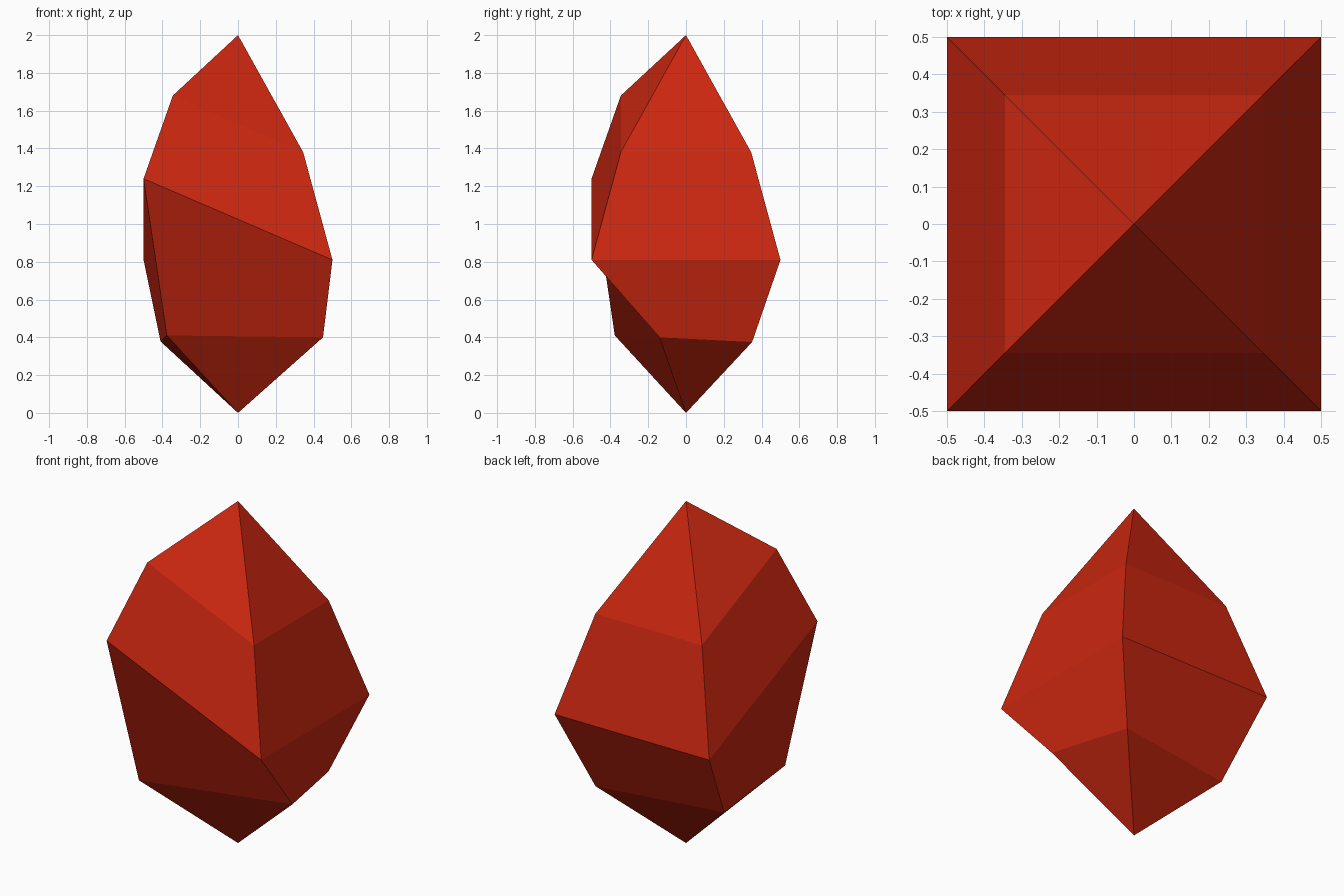
import bpy, bmesh

if "Cube" in bpy.data.objects:
    bpy.data.objects.remove(bpy.data.objects["Cube"])

# Single red material
red = bpy.data.materials.new("crystal red")
red.diffuse_color = (0.6, 0.02, 0.005, 1)
red.use_nodes = True
red.node_tree.nodes["Principled BSDF"].inputs["Base Color"].default_value = red.diffuse_color

# Corner signs, counter-clockwise from front-left
corners = [(-1, -1), (1, -1), (1, 1), (-1, 1)]


def square_ring(half, low, high):
    """Square ring whose front-left corner is raised."""
    return [(x * half, y * half, high if i == 0 else low)
            for i, (x, y) in enumerate(corners)]


# Rings from the shoulder down to the irregular lower cut
rings = [
    square_ring(0.345, 1.38, 1.68),
    square_ring(0.5, 0.81, 1.24),
    [(-0.377, -0.377, 0.41), (0.45, -0.14, 0.40),
     (0.34, 0.35, 0.375), (-0.41, 0.233, 0.378)],
]

# Skin the rings, closing with a point at top and bottom
bm = bmesh.new()
loops = [[bm.verts.new(co) for co in ring] for ring in rings]
top = bm.verts.new((0, 0, 2))
bottom = bm.verts.new((0, 0, 0))
for i in range(4):
    j = (i + 1) % 4
    bm.faces.new((top, loops[0][i], loops[0][j]))
    for upper, lower in zip(loops, loops[1:]):
        bm.faces.new((upper[i], lower[i], lower[j], upper[j]))
    bm.faces.new((bottom, loops[-1][j], loops[-1][i]))

mesh = bpy.data.meshes.new("crystal")
bm.to_mesh(mesh)
bm.free()
mesh.materials.append(red)
bpy.context.collection.objects.link(bpy.data.objects.new("crystal", mesh))
